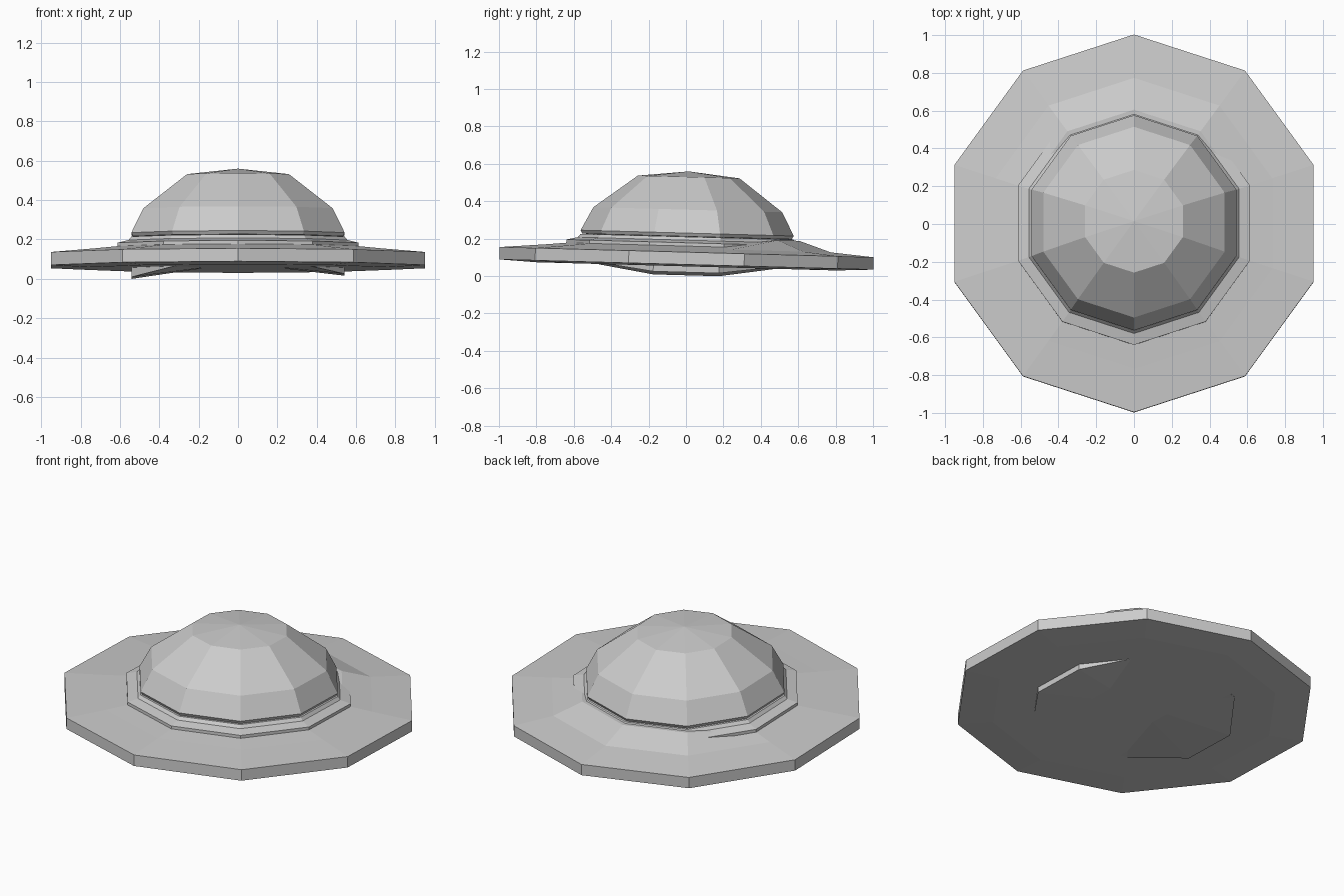
import bpy
import math
from mathutils import Matrix, Vector

cube = bpy.data.objects.get("Cube")
if cube:
    bpy.data.objects.remove(cube, do_unlink=True)

SIDES = 10
TILT = Matrix.Rotation(math.radians(-1.57), 4, "X")

grey = bpy.data.materials.new("plain_grey")
grey.use_nodes = True
colour = (0.6, 0.6, 0.6, 1)
grey.diffuse_color = colour
grey.node_tree.nodes["Principled BSDF"].inputs["Base Color"].default_value = colour


def turned(name, profile, adjust=None):
    """Ten-sided lathe of (radius, height) points; radius 0 closes an end."""
    verts, rings, faces = [], [], []
    for level, (r, z) in enumerate(profile):
        ring = []
        for k in range(SIDES if r else 1):
            a = math.pi / 2 + k * math.tau / SIDES
            p = Vector((r * math.cos(a), r * math.sin(a), z))
            if adjust:
                p.z = adjust(level, p)
            ring.append(len(verts))
            verts.append(TILT @ p)
        rings.append(ring)
    for low, high in zip(rings, rings[1:]):
        for k in range(SIDES):
            n = (k + 1) % SIDES
            if len(low) == 1:
                faces.append((low[0], high[n], high[k]))
            elif len(high) == 1:
                faces.append((low[k], low[n], high[0]))
            else:
                faces.append((low[k], low[n], high[n], high[k]))
    mesh = bpy.data.meshes.new(name)
    mesh.from_pydata(verts, [], faces)
    mesh.materials.append(grey)
    obj = bpy.data.objects.new(name, mesh)
    bpy.context.collection.objects.link(obj)
    return obj


# Wide brim, its inner edge swept up at the back
def sweep_up(level, p):
    return 0.205 if level == 5 and p.y > 0.4 else p.z


turned("brim", [(0, 0.055), (0.8, 0.052), (1, 0.062), (1, 0.128),
                (0.77, 0.148), (0.6, 0.165), (0, 0.17)], sweep_up)

# Stepped band between brim and dome
turned("band", [(0, 0.14), (0.645, 0.155), (0.645, 0.178),
                (0.585, 0.192), (0.57, 0.21), (0, 0.215)])

# Faceted dome
turned("dome", [(0, 0.2), (0.56, 0.212), (0.57, 0.23), (0.505, 0.355),
                (0.272, 0.53), (0, 0.56)])


# Shallow underside plate that sags toward both sides
def sag(level, p):
    if level == 2:
        return p.z
    return 0.08 - 0.23 * p.x * p.x + 0.015 * p.x


turned("underside_plate", [(0, 0.08), (0.57, 0.05), (0.57, 0.11), (0, 0.11)], sag)
